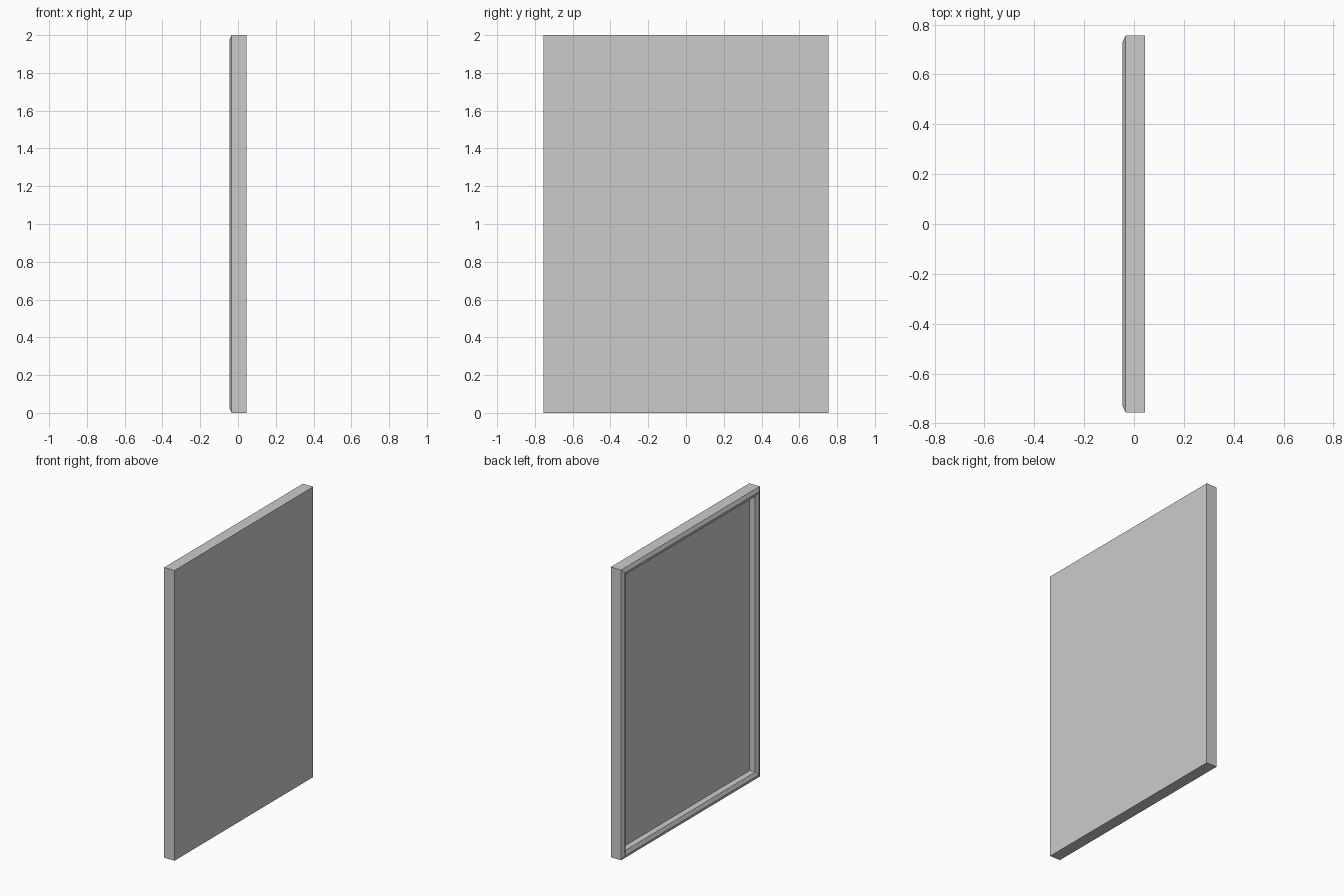
import bpy, bmesh

if "Cube" in bpy.data.objects:
    bpy.data.objects.remove(bpy.data.objects["Cube"])

HALF_W, HEIGHT = 0.755, 2.0

# Moulding profile from back edge to recessed panel: (inset from outer edge, x)
PROFILE = [
    (0.0, 0.045),     # outer back edge
    (0.0, -0.034),    # outer front edge
    (0.025, -0.046),  # ridge
    (0.05, -0.034),   # inner lip
    (0.05, 0.008),    # foot of the inner wall
]


def rect_loop(bm, inset, x):
    w, lo, hi = HALF_W - inset, inset, HEIGHT - inset
    return [bm.verts.new((x, y, z)) for y, z in ((-w, lo), (w, lo), (w, hi), (-w, hi))]


# Framed board: mitred moulding around a recessed panel, flat on the other side
bm = bmesh.new()
loops = [rect_loop(bm, i, x) for i, x in PROFILE]
for a, b in zip(loops, loops[1:]):
    for k in range(4):
        n = (k + 1) % 4
        bm.faces.new((a[k], a[n], b[n], b[k]))
bm.faces.new(loops[0])    # flat back
bm.faces.new(loops[-1])   # recessed panel
bmesh.ops.recalc_face_normals(bm, faces=bm.faces)

mesh = bpy.data.meshes.new("framed_panel")
bm.to_mesh(mesh)
bm.free()
bpy.context.collection.objects.link(bpy.data.objects.new("framed_panel", mesh))
